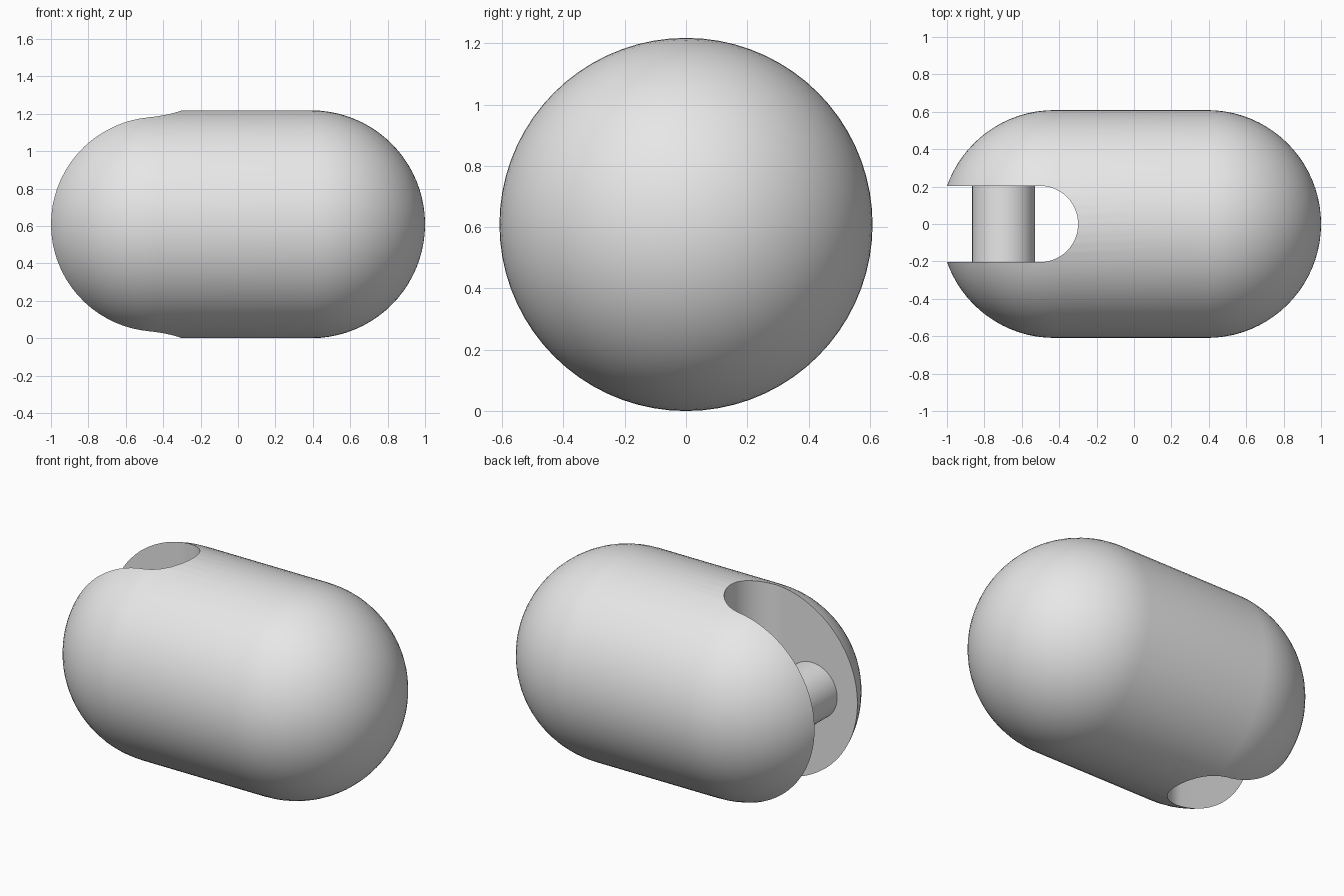
import bpy, bmesh, math
from mathutils import Matrix

cube = bpy.data.objects.get("Cube")
if cube:
    bpy.data.objects.remove(cube, do_unlink=True)

R = 0.609                          # capsule radius
X_LEFT, X_RIGHT = 0.391, -0.426    # centres of the rounded ends
SLOT = 0.204                       # half width of the slot
SLOT_X = -0.503                    # centre of the slot's round end
PIN_X, PIN_R = -0.697, 0.168

grey = bpy.data.materials.new("plain grey")
grey.use_nodes = True
grey.diffuse_color = (0.8, 0.8, 0.8, 1)
grey.node_tree.nodes["Principled BSDF"].inputs["Base Color"].default_value = (0.8, 0.8, 0.8, 1)


def make(name, bm):
    bmesh.ops.recalc_face_normals(bm, faces=bm.faces)
    mesh = bpy.data.meshes.new(name)
    bm.to_mesh(mesh)
    bm.free()
    mesh.materials.append(grey)
    ob = bpy.data.objects.new(name, mesh)
    bpy.context.collection.objects.link(ob)
    return ob


def select(ob):
    bpy.ops.object.select_all(action='DESELECT')
    ob.select_set(True)
    bpy.context.view_layer.objects.active = ob


# Capsule body: half profile revolved about the x axis
N = 20
arc = [math.pi / 2 * i / N for i in range(N + 1)]
profile = [(X_LEFT + R * math.cos(a), R * math.sin(a)) for a in arc]
profile += [(X_RIGHT - R * math.cos(a), R * math.sin(a)) for a in reversed(arc)]
bm = bmesh.new()
verts = [bm.verts.new((x, 0, z)) for x, z in profile]
edges = [bm.edges.new(pair) for pair in zip(verts, verts[1:])]
bmesh.ops.spin(bm, geom=verts + edges, cent=(0, 0, 0), axis=(1, 0, 0),
               angle=math.tau, steps=72, use_duplicate=False)
bmesh.ops.remove_doubles(bm, verts=bm.verts, dist=1e-4)
bmesh.ops.translate(bm, verts=bm.verts, vec=(0, 0, R))
body = make("capsule_body", bm)

# Slot cutter: round-ended outline extruded through the full height
outline = [(-1.3, -SLOT)]
for i in range(33):
    a = -math.pi / 2 + math.pi * i / 32
    outline.append((SLOT_X + SLOT * math.cos(a), SLOT * math.sin(a)))
outline.append((-1.3, SLOT))
bm = bmesh.new()
face = bm.faces.new([bm.verts.new((x, y, -0.2)) for x, y in outline])
top = bmesh.ops.extrude_face_region(bm, geom=[face])["geom"]
bmesh.ops.translate(bm, verts=[v for v in top if isinstance(v, bmesh.types.BMVert)],
                    vec=(0, 0, 1.7))
cutter = make("slot_cutter", bm)
cutter.hide_render = True

cut = body.modifiers.new("slot", 'BOOLEAN')
cut.operation = 'DIFFERENCE'
cut.solver = 'EXACT'
cut.object = cutter
select(body)
bpy.ops.object.modifier_apply(modifier=cut.name)
bpy.data.objects.remove(cutter, do_unlink=True)

# Cross pin spanning the slot
bm = bmesh.new()
bmesh.ops.create_cone(bm, cap_ends=True, segments=48, radius1=PIN_R, radius2=PIN_R,
                      depth=2 * SLOT + 0.02,
                      matrix=Matrix.Translation((PIN_X, 0, R)) @ Matrix.Rotation(math.pi / 2, 4, 'X'))
pin = make("cross_pin", bm)

for ob in (body, pin):
    select(ob)
    bpy.ops.object.shade_smooth_by_angle(angle=math.radians(30))
